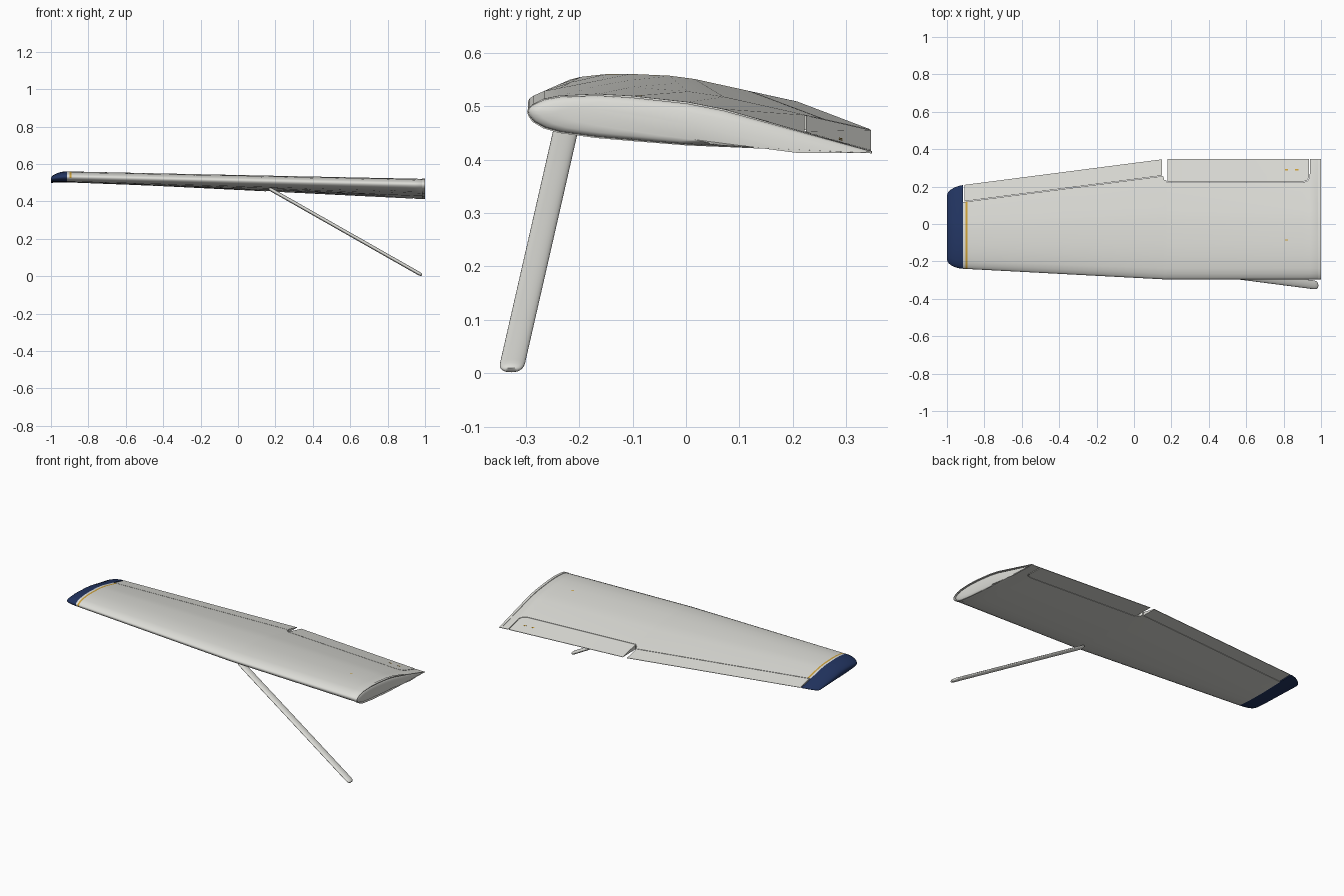
import bpy, bmesh, math
from mathutils import Vector

cube = bpy.data.objects.get("Cube")
if cube:
    bpy.data.objects.remove(cube, do_unlink=True)


def material(name, color):
    m = bpy.data.materials.new(name)
    m.use_nodes = True
    m.diffuse_color = (*color, 1)
    for n in m.node_tree.nodes:
        if n.type == "BSDF_PRINCIPLED":
            n.inputs["Base Color"].default_value = (*color, 1)
            n.inputs["Roughness"].default_value = 0.6
    return m


WHITE = material("off white", (0.72, 0.72, 0.68))
BLUE = material("navy blue", (0.016, 0.035, 0.12))
YELLOW = material("ochre yellow", (0.62, 0.36, 0.04))

# Airfoil: chord fraction, upper offset, lower offset (straight aft of the last knot)
AIRFOIL = [(0, 0, 0), (.004, .007, -.008), (.016, .014, -.017), (.047, .026, -.026),
           (.093, .035, -.031), (.2, .046, -.032), (.3, .050, -.030),
           (.465, .051, -.026), (.57, .046, -.021), (1, .002, -.001)]
KNOTS = [a[0] for a in AIRFOIL[:-1]]


def lerp(a, b, t):
    return a + (b - a) * t


def taper(x):
    return max(0, (0.16 - x) / 1.06)


def leading(x):
    return lerp(-.296, -.24, taper(x))


def trailing(x):
    return lerp(.347, .21, taper(x))


def offset(c, side):
    for a, b in zip(AIRFOIL, AIRFOIL[1:]):
        if c <= b[0]:
            return lerp(a[side], b[side], (c - a[0]) / (b[0] - a[0]))
    return AIRFOIL[-1][side]


def chord_line(x, c):
    s = (1 - x) / 1.9
    return lerp(lerp(.49, .532, s), lerp(.413, .507, s), c)


def skin_z(x, c, side, thick=1.0):
    return chord_line(x, c) + offset(c, side) * lerp(1, .72, (1 - x) / 1.9) * thick


def fraction(x, y):
    return (y - leading(x)) / (trailing(x) - leading(x))


def section(x, fractions, thick=1.0, inset=0.0, drop=0.0):
    """Closed ring of airfoil points, over the top and back underneath."""
    le, te = leading(x) + inset, trailing(x) - inset
    ring = [(c, 1) for c in reversed(fractions)]
    ring += [(c, 2) for c in fractions if c > 0]
    return [Vector((x, lerp(le, te, c), skin_z(x, c, s, thick) - drop)) for c, s in ring]


def loft(name, rings, mats, rule=None, angle=50):
    bm = bmesh.new()
    loops = [[bm.verts.new(p) for p in r] for r in rings]
    n = len(loops[0])
    for a, b in zip(loops, loops[1:]):
        for i in range(n):
            j = (i + 1) % n
            bm.faces.new((a[i], a[j], b[j], b[i]))
    bm.faces.new(loops[0])
    bm.faces.new(loops[-1])
    bmesh.ops.recalc_face_normals(bm, faces=bm.faces)
    if rule:
        bm.normal_update()
        for f in bm.faces:
            f.material_index = rule(f)
    me = bpy.data.meshes.new(name)
    bm.to_mesh(me)
    bm.free()
    for m in mats:
        me.materials.append(m)
    ob = bpy.data.objects.new(name, me)
    bpy.context.collection.objects.link(ob)
    bpy.ops.object.select_all(action="DESELECT")
    ob.select_set(True)
    bpy.context.view_layer.objects.active = ob
    bpy.ops.object.shade_smooth_by_angle(angle=math.radians(angle))
    return ob


def aileron_hinge(x):
    return lerp(.26, .122, taper(x))


FLAP_HINGE = .225
GAP = .003

# Main wing body, cut away behind the hinges; stripe painted next to the tip
stations = [(x, aileron_hinge(x) - GAP) for x in (-.913, -.901, -.891, -.4, .156)]
stations += [(.162, .235), (.172, .235), (.176, FLAP_HINGE - GAP), (.90, FLAP_HINGE - GAP),
             (.926, .229), (.939, .246), (.942, trailing(1)), (.984, trailing(1))]
body_rings = [section(x, KNOTS + [min(1, fraction(x, y))]) for x, y in stations]
# Domed root end
for x, k in ((.992, .93), (.997, .75), (.999, .4)):
    ring = section(x, KNOTS + [1])
    mid = sum(ring, Vector()) / len(ring)
    body_rings.append([Vector((x, lerp(mid.y, p.y, lerp(1, k, .5)),
                               lerp(chord_line(x, fraction(x, p.y)), p.z, k))) for p in ring])


def stripe(f):
    c = f.calc_center_median()
    return int(-.901 < c.x < -.891 and f.normal.z > -.5 and f.normal.y < .5)


loft("wing_body", body_rings, [WHITE, YELLOW], stripe)

# Thin rim around the root end
rim = []
for x, t in ((.984, 1.0), (.985, 1.06), (1.0, 1.06), (1.0, .98), (.984, .98)):
    rim.append(section(x, KNOTS + [1], t, inset=(1 - t) * .03))
bm_rim = loft("root_rim", rim, [WHITE], angle=40)
bm = bmesh.new()
bm.from_mesh(bm_rim.data)
bmesh.ops.delete(bm, geom=[f for f in bm.faces if len(f.verts) > 4], context="FACES_ONLY")
bm.to_mesh(bm_rim.data)
bm.free()

# Aileron and flap
loft("aileron", [section(x, [fraction(x, aileron_hinge(x)), 1]) for x in (-.906, -.4, .15)],
     [WHITE])
flap_edge = [(.178, FLAP_HINGE), (.90, FLAP_HINGE), (.924, .232), (.936, .25)]
loft("flap", [section(x, [fraction(x, y), 1]) for x, y in flap_edge], [WHITE])

# Rounded wing tip
tip = []
for t in (0, .2, .4, .6, .78, .9, .97, 1):
    r = math.sqrt(1 - t * t)
    tip.append(section(-.913 - .087 * t, KNOTS + [1], lerp(.3, 1, r),
                       inset=.045 * (1 - r), drop=.014 * t * t))
loft("wing_tip", tip, [BLUE])

# Streamlined strut
top, foot = Vector((.165, -.222, .47)), Vector((.983, -.328, .006))
side = (foot - top).cross(Vector((0, 1, 0))).normalized()
strut = []
for s, k in ((0, .5), (.01, .9), (.02, 1), (.975, 1), (.988, .92), (.996, .75), (1, .5)):
    centre = top.lerp(foot, s)
    ring = []
    for i in range(24):
        a = math.tau * i / 24
        ring.append(centre + Vector((0, .0235 * k * math.cos(a), 0))
                    + side * (.0095 * k * math.sin(a)))
    strut.append(ring)
loft("strut", strut, [WHITE])

# Small painted marks on the upper skin
for i, (x, y) in enumerate(((.815, .29), (.87, .29), (.815, -.085))):
    rings = []
    for px in (x - .009, x + .009):
        quad = []
        for py, lift in ((y - .003, .001), (y + .003, .001), (y + .003, -.002), (y - .003, -.002)):
            quad.append(Vector((px, py, skin_z(px, fraction(px, py), 1) + lift)))
        rings.append(quad)
    loft(f"skin_mark_{i + 1}", rings, [YELLOW])
